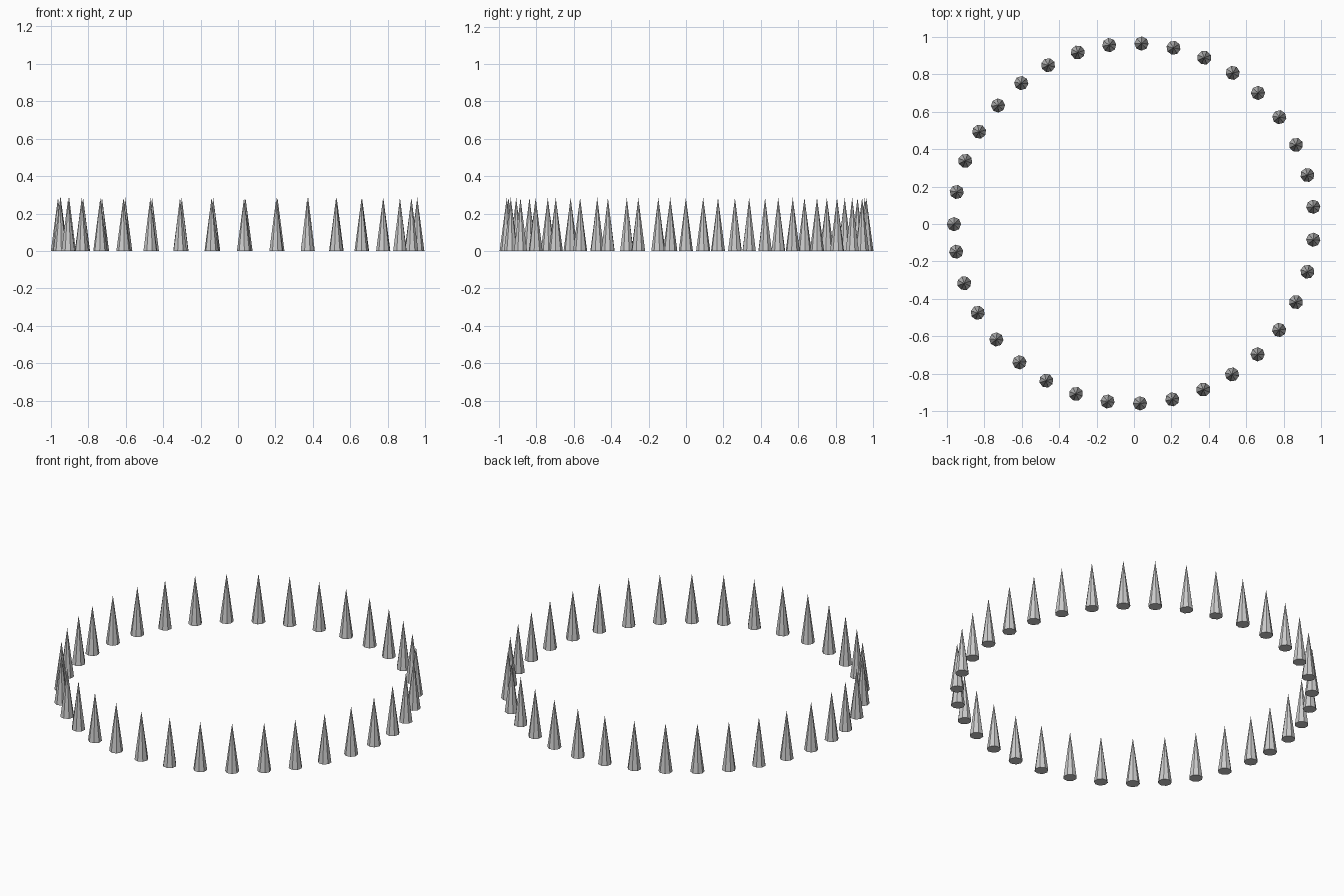
import bpy
from math import radians, cos, sin

if "Cube" in bpy.data.objects:
    bpy.data.objects.remove(bpy.data.objects["Cube"])

RING, RADIUS, HEIGHT, SIDES = 0.962, 0.038, 0.285, 8

# Spike angles: one sweep over the back half, one over the front half
angles = [5.3 + 10.29 * i for i in range(18)] + [-5.2 - 10.36 * i for i in range(17)]


def spike(index, degrees):
    a = radians(degrees)
    bpy.ops.mesh.primitive_cone_add(
        vertices=SIDES, radius1=RADIUS, radius2=0, depth=HEIGHT,
        location=(RING * cos(a), RING * sin(a) + 0.003, HEIGHT / 2),
        rotation=(0, 0, a))
    bpy.context.object.name = f"spike_{index:02d}"


# Ring of upright low-poly spikes
for n, deg in enumerate(angles):
    spike(n, deg)
